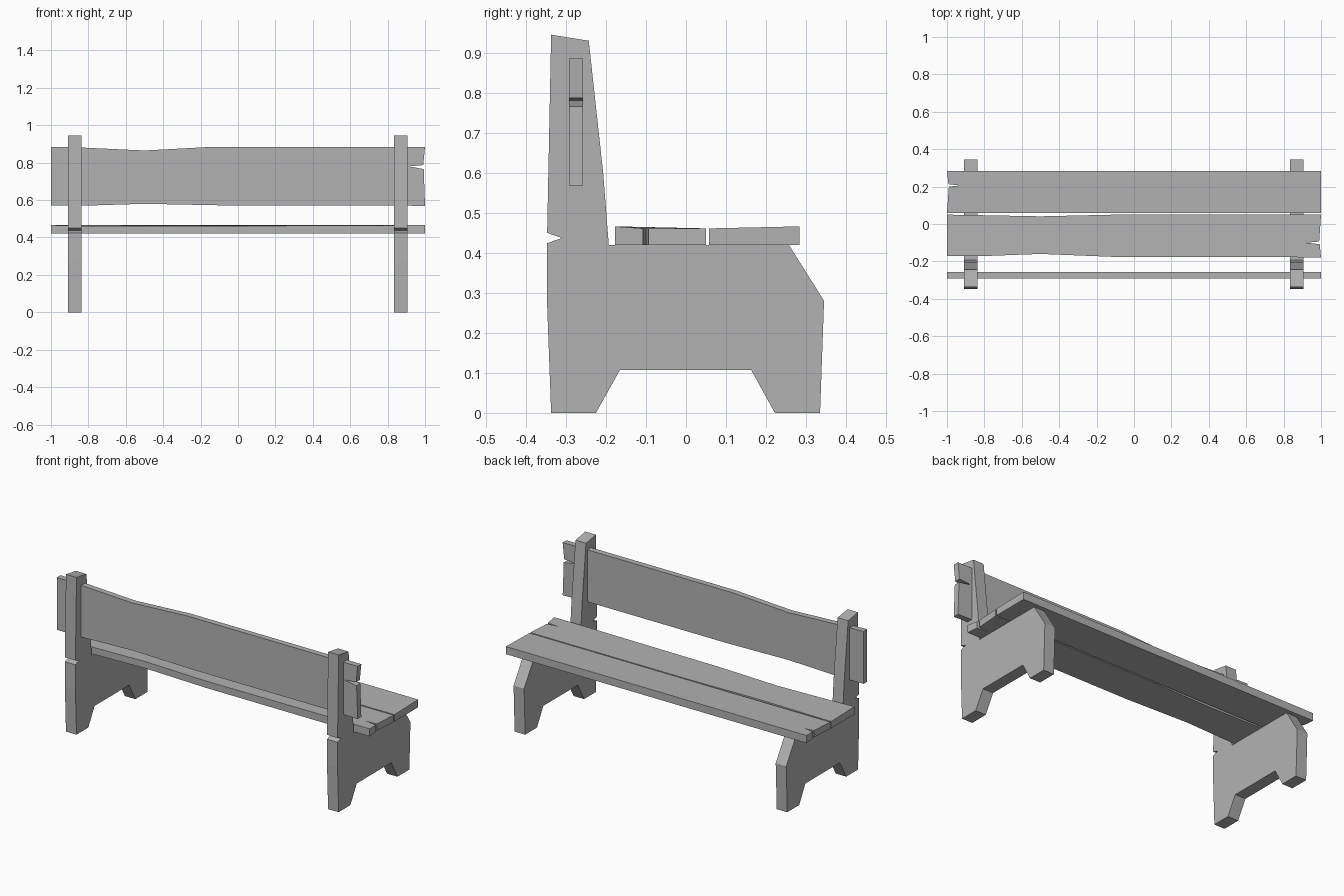
import bpy
import bmesh
from mathutils import Vector

cube = bpy.data.objects.get("Cube")
if cube:
    bpy.data.objects.remove(cube)

grey = bpy.data.materials.new("plain_grey")
grey.use_nodes = True
colour = (0.45, 0.45, 0.45, 1)
grey.diffuse_color = colour
grey.node_tree.nodes["Principled BSDF"].inputs["Base Color"].default_value = colour


def slab(name, profile, place, low, high):
    """Extrude a closed 2D profile from low to high; place maps (u, v, depth) to xyz."""
    bm = bmesh.new()
    base = bm.faces.new([bm.verts.new(place(u, v, low)) for u, v in profile])
    shift = Vector(place(0, 0, high)) - Vector(place(0, 0, low))
    ext = bmesh.ops.extrude_face_region(bm, geom=[base], use_keep_orig=True)
    moved = [g for g in ext["geom"] if isinstance(g, bmesh.types.BMVert)]
    bmesh.ops.translate(bm, verts=moved, vec=shift)
    bmesh.ops.recalc_face_normals(bm, faces=bm.faces)
    mesh = bpy.data.meshes.new(name)
    bm.to_mesh(mesh)
    bm.free()
    mesh.materials.append(grey)
    obj = bpy.data.objects.new(name, mesh)
    bpy.context.collection.objects.link(obj)
    return obj


# End supports: foot cut-out, sloped front, tall back post with a nick
support = [(-.337, 0), (-.225, 0), (-.165, .107), (.163, .107), (.222, 0),
           (.335, 0), (.345, .28), (.257, .42), (-.193, .42), (-.207, .6),
           (-.243, .93), (-.337, .945), (-.347, .45), (-.31, .437),
           (-.347, .424), (-.347, .27)]
for side, x in (("left", .87), ("right", -.873)):
    slab(side + "_support", support, lambda u, v, d: (d, u, v), x - .035, x + .035)

# Backrest board with a wavy top and a split in its left end
backrest = [(-1, .57), (-.82, .57), (-.5, .58), (-.1, .572), (.82, .572),
            (1, .568), (.993, .766), (.91, .78), (.99, .787), (1, .885),
            (-.13, .885), (-.5, .865), (-.82, .88), (-1, .885)]
slab("backrest_board", backrest, lambda u, v, d: (u, d, v), -.292, -.257)

# Seat planks, each split at one end
rear_plank = [(-1, -.172), (-.82, -.172), (-.5, -.16), (-.1, -.176), (1, -.178),
              (.993, -.108), (.92, -.1), (.99, -.094), (1, .05), (-.1, .05),
              (-.5, .041), (-.82, .047), (-1, .05)]
front_plank = [(-1, .058), (1, .058), (1, .283), (-1, .283),
               (-.992, .213), (-.93, .206), (-.99, .2)]
for name, outline in (("rear_seat_plank", rear_plank), ("front_seat_plank", front_plank)):
    plank = slab(name, outline, lambda u, v, d: (u, v, d), .42, .461)
    # Outer edges curl up slightly at the ends
    for v in plank.data.vertices:
        if v.co.z > .45 and abs(v.co.x) > .99 and not -.15 < v.co.y < .25:
            v.co.z += .005
